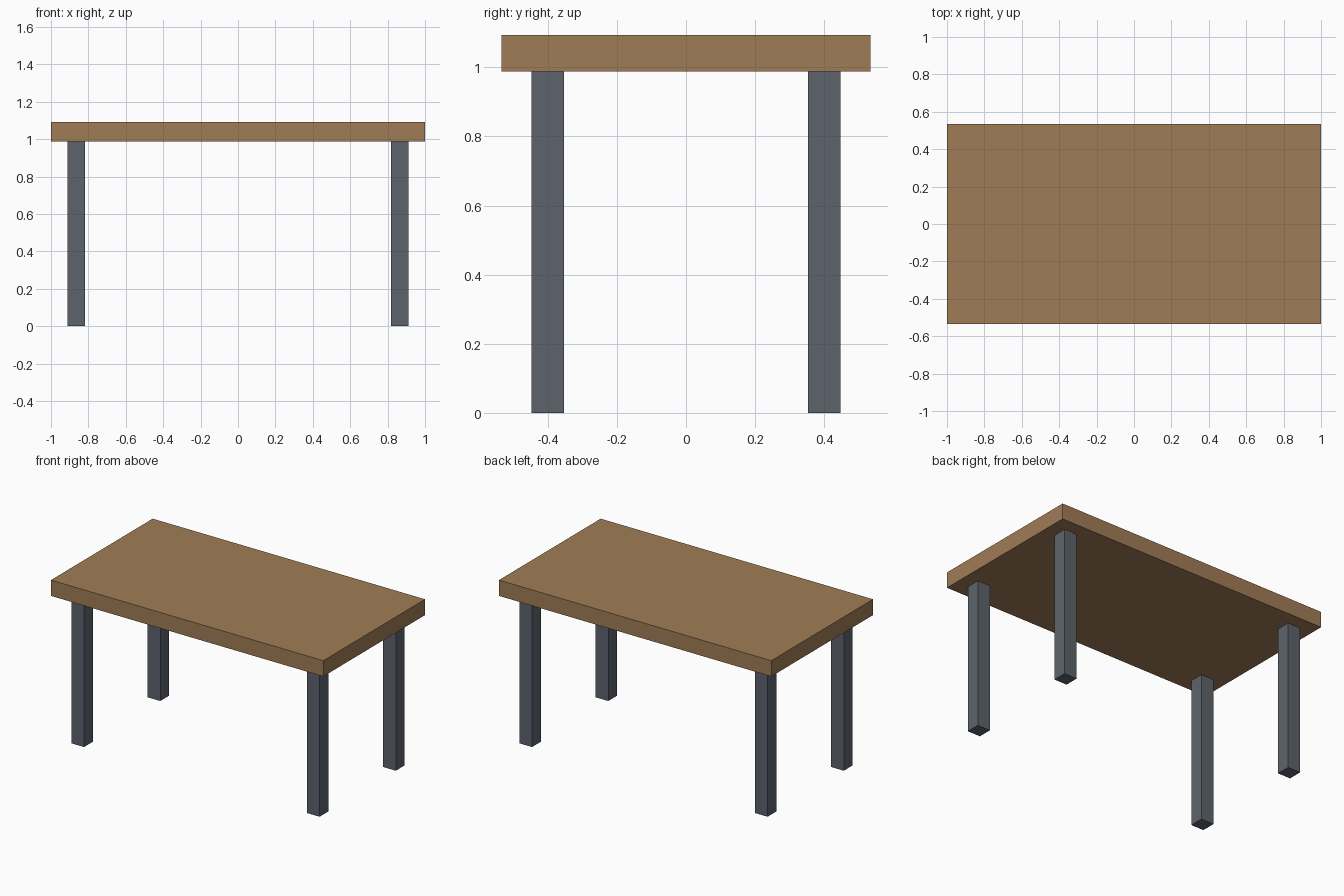
import bpy

default_cube = bpy.data.objects.get("Cube")
if default_cube:
    bpy.data.objects.remove(default_cube, do_unlink=True)


def make_material(name, rgb):
    mat = bpy.data.materials.new(name)
    mat.use_nodes = True
    colour = (*rgb, 1.0)
    mat.diffuse_color = colour
    mat.node_tree.nodes["Principled BSDF"].inputs["Base Color"].default_value = colour
    return mat


def make_box(name, centre, size, mat):
    bpy.ops.mesh.primitive_cube_add(size=1, location=centre)
    box = bpy.context.object
    box.name = name
    box.scale = size
    bpy.ops.object.transform_apply(location=False, rotation=False, scale=True)
    box.data.materials.append(mat)
    return box


wood = make_material("brown wood", (0.352, 0.202, 0.093))
metal = make_material("slate grey metal", (0.109, 0.127, 0.150))

LEG_HEIGHT = 0.988
LEG_WIDTH = 0.093
TOP_THICKNESS = 0.105

# Table top resting on the legs
make_box("table_top", (0, 0, LEG_HEIGHT + TOP_THICKNESS / 2),
         (2.0, 1.067, TOP_THICKNESS), wood)

# Four square legs, set in from the corners
for side, sx in (("left", 1), ("right", -1)):
    for end, sy in (("front", -1), ("back", 1)):
        make_box(f"{end}_{side}_leg", (sx * 0.865, sy * 0.4, LEG_HEIGHT / 2),
                 (LEG_WIDTH, LEG_WIDTH, LEG_HEIGHT), metal)
